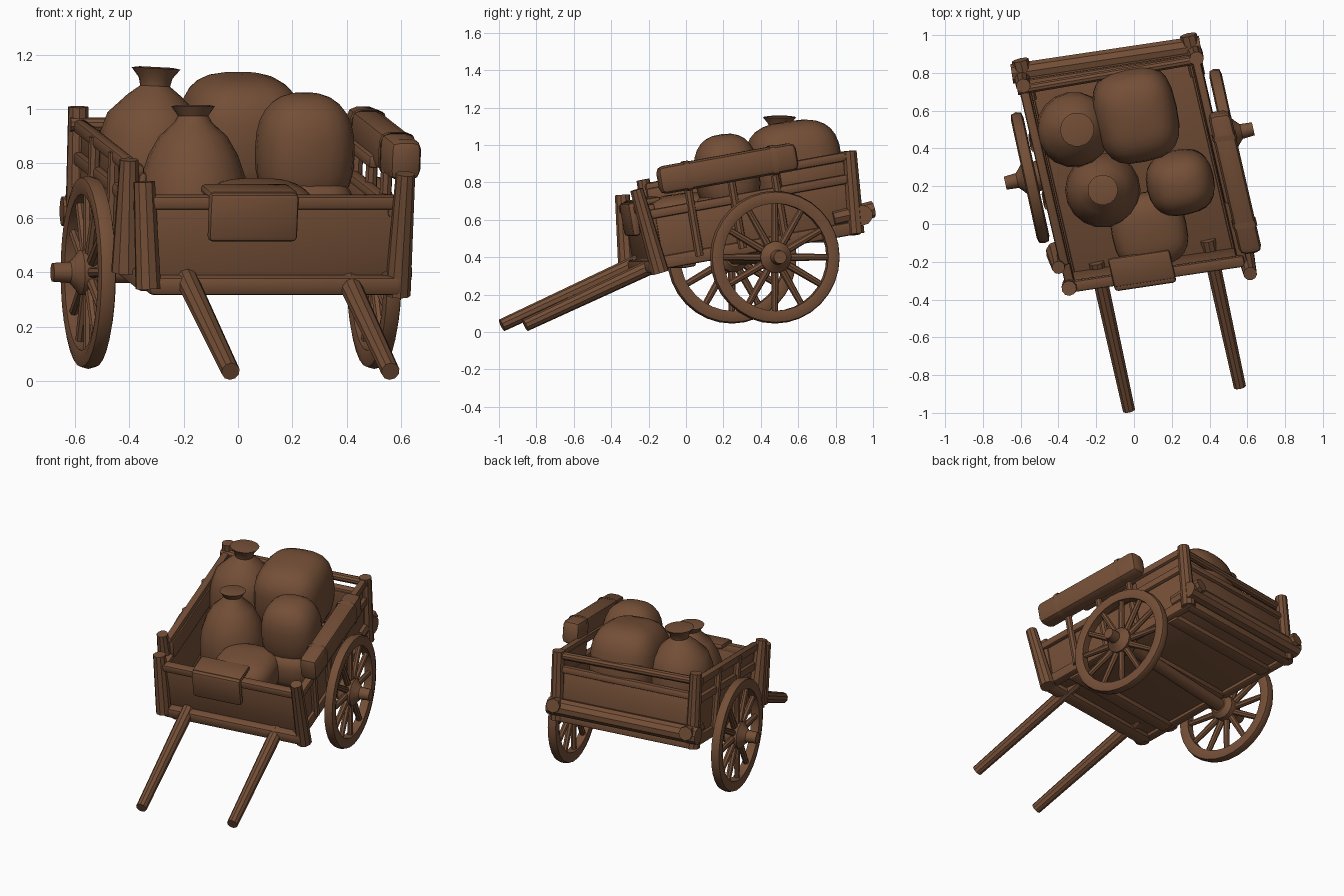
import bpy, bmesh, math
from mathutils import Vector, Matrix

if "Cube" in bpy.data.objects:
    bpy.data.objects.remove(bpy.data.objects["Cube"])

brown = bpy.data.materials.new("weathered_brown")
brown.diffuse_color = (0.175, 0.078, 0.038, 1)
brown.use_nodes = True
brown.node_tree.nodes["Principled BSDF"].inputs["Base Color"].default_value = brown.diffuse_color

# Cart frame: u across, v towards the back, w up; origin at the axle midpoint
O = Vector((-0.025, 0.36, 0.40))
a, b, p = math.radians(8.5), math.radians(13), math.radians(10)
U = Vector((math.cos(a), math.sin(a), 0))
V = Vector((-math.sin(b) * math.cos(p), math.cos(b) * math.cos(p), math.sin(p)))
W = Vector((math.sin(b) * math.sin(p), -math.cos(b) * math.sin(p), math.cos(p)))
BODY = Matrix.Translation(O) @ Matrix((U, V, W)).transposed().to_4x4()


def local(u, v, w):
    return BODY @ Vector((u, v, w))


def finish(name, bm, matrix=Matrix()):
    bm.transform(matrix)
    bmesh.ops.recalc_face_normals(bm, faces=bm.faces)
    me = bpy.data.meshes.new(name)
    bm.to_mesh(me)
    bm.free()
    me.materials.append(brown)
    ob = bpy.data.objects.new(name, me)
    bpy.context.collection.objects.link(ob)
    return ob


def box(name, centre, size, bevel=0.012, matrix=BODY):
    bm = bmesh.new()
    bmesh.ops.create_cube(bm, size=1)
    bmesh.ops.scale(bm, vec=size, verts=bm.verts)
    bmesh.ops.bevel(bm, geom=bm.edges[:], offset=bevel, segments=2, profile=0.5, affect='EDGES')
    return finish(name, bm, matrix @ Matrix.Translation(centre))


def add_rod(bm, p, q, r0, r1, sides=10):
    p, q = Vector(p), Vector(q)
    d = q - p
    m = Matrix.Translation((p + q) / 2) @ d.to_track_quat('Z', 'Y').to_matrix().to_4x4()
    bmesh.ops.create_cone(bm, cap_ends=True, segments=sides, radius1=r0, radius2=r1,
                          depth=d.length, matrix=m)


def rod(name, p, q, r0, r1, sides=10):
    bm = bmesh.new()
    add_rod(bm, p, q, r0, r1, sides)
    return finish(name, bm)


def add_lathe(bm, profile, sides, closed=False):
    rings = [[bm.verts.new((r * math.cos(t), r * math.sin(t), z))
              for t in (2 * math.pi * i / sides for i in range(sides))] for r, z in profile]
    pairs = list(zip(rings, rings[1:])) + ([(rings[-1], rings[0])] if closed else [])
    for lo, hi in pairs:
        for i in range(sides):
            j = (i + 1) % sides
            bm.faces.new((lo[i], lo[j], hi[j], hi[i]))
    if not closed:
        bm.faces.new(rings[0][::-1])
        bm.faces.new(rings[-1])


def sack(name, centre, size, power, yaw=12, tilt=8):
    # rounded pillow: sphere pushed towards a box
    bm = bmesh.new()
    bmesh.ops.create_uvsphere(bm, u_segments=24, v_segments=14, radius=1)
    for v in bm.verts:
        c = [math.copysign(abs(k) ** power, k) for k in v.co]
        v.co = Vector([k * s / 2 for k, s in zip(c, size)])
    rot = Matrix.Rotation(math.radians(yaw), 4, 'Z') @ Matrix.Rotation(math.radians(tilt), 4, 'X')
    return finish(name, bm, Matrix.Translation(centre) @ rot)


def tied_sack(name, foot, profile, lean):
    bm = bmesh.new()
    add_lathe(bm, profile, 18)
    return finish(name, bm, Matrix.Translation(foot) @ Matrix.Rotation(math.radians(lean), 4, 'Y'))


# Wheels: rim, hub and twelve spokes, axle along local z
def wheel(name, centre, outward):
    bm = bmesh.new()
    add_lathe(bm, [(0.348, -0.026), (0.355, 0), (0.348, 0.026), (0.32, 0.034),
                   (0.287, 0.026), (0.287, -0.026), (0.32, -0.034)], 32, closed=True)
    add_lathe(bm, [(0.05, -0.08), (0.08, -0.05), (0.085, 0.03), (0.06, 0.05),
                   (0.04, 0.07), (0.035, 0.135)], 14)
    for i in range(12):
        t = math.pi * i / 6
        d = Vector((math.cos(t), math.sin(t), 0))
        add_rod(bm, d * 0.07, d * 0.3, 0.021, 0.017, 8)
    rot = outward.to_track_quat('Z', 'Y').to_matrix().to_4x4()
    return finish(name, bm, Matrix.Translation(centre) @ rot)


left_hub, right_hub = Vector((-0.55, 0.245, 0.40)), Vector((0.50, 0.475, 0.40))
axis = (right_hub - left_hub).normalized()
wheel("left_wheel", left_hub, -axis)
wheel("right_wheel", right_hub, axis)
rod("axle", left_hub, right_hub, 0.04, 0.04, 12)

# Shafts
rod("left_shaft", (-0.027, -0.985, 0.036), (-0.20, -0.20, 0.40), 0.034, 0.042)
rod("right_shaft", (0.56, -0.86, 0.036), (0.39, -0.08, 0.40), 0.034, 0.042)

# Bed floor with beams underneath
box("bed_floor", (0, -0.03, 0.075), (0.92, 1.12, 0.04))
for i, v in enumerate((-0.42, 0.0, 0.36)):
    box(f"cross_beam_{i}", (0, v, 0.045), (0.88, 0.08, 0.05))

# Front end: sill, board, top lip and corner posts
box("front_sill", (0.02, -0.60, 0.06), (0.94, 0.09, 0.07), 0.02)
box("front_board", (0.01, -0.575, 0.22), (0.92, 0.035, 0.32))
box("front_lip", (0.01, -0.585, 0.365), (0.92, 0.06, 0.05))
rod("front_left_post", local(-0.45, -0.625, 0.05), local(-0.47, -0.58, 0.44), 0.048, 0.04)
rod("front_right_post", local(0.485, -0.59, 0.02), local(0.485, -0.64, 0.48), 0.048, 0.036)

# Back end: thick lower beam, board, upper rails and corner posts
rod("back_beam", local(-0.51, 0.555, 0.13), local(0.50, 0.555, 0.13), 0.055, 0.055)
box("back_sill", (0, 0.51, 0.065), (0.92, 0.06, 0.07))
box("back_board", (0, 0.515, 0.25), (0.92, 0.035, 0.24))
box("back_lip", (0, 0.53, 0.365), (0.93, 0.05, 0.045))
rod("back_rail", local(-0.50, 0.52, 0.46), local(0.49, 0.54, 0.45), 0.026, 0.026)
for s, n, top in ((-1, "left", 0.52), (1, "right", 0.48)):
    rod(f"back_{n}_post", local(s * 0.46, 0.51, 0.04), local(s * 0.465, 0.55, top), 0.045, 0.038)
    rod(f"back_{n}_beam_end", local(s * 0.45, 0.40, 0.14), local(s * 0.45, 0.625, 0.15), 0.04, 0.045, 8)

# Sides: sill, board and lower rail
for s, n in ((-1, "left"), (1, "right")):
    box(f"{n}_sill", (s * 0.45, -0.04, 0.07), (0.06, 1.14, 0.07))
    box(f"{n}_side_board", (s * 0.445, -0.04, 0.20), (0.03, 1.10, 0.27))
    box(f"{n}_lower_rail", (s * 0.46, -0.04, 0.335), (0.05, 1.12, 0.05))

# Left upper side: boarded, with a top rail and a leaning post
box("left_upper_board", (-0.445, 0.03, 0.39), (0.03, 0.96, 0.12))
box("left_top_rail", (-0.465, 0.03, 0.455), (0.05, 0.96, 0.05), 0.015)
for i, v in enumerate((-0.12, 0.2)):
    rod(f"left_stake_{i}", local(-0.475, v, 0.07), local(-0.48, v, 0.47), 0.024, 0.022, 8)
rod("left_leaning_post", local(-0.49, -0.44, 0.08), local(-0.50, -0.45, 0.50), 0.058, 0.035)

# Right upper side: stakes, rear board, rail and a strapped roll
for i, v in enumerate((-0.36, -0.12, 0.12)):
    rod(f"right_stake_{i}", local(0.475, v, 0.07), local(0.48, v, 0.5), 0.024, 0.022, 8)
box("right_rear_side_board", (0.445, 0.33, 0.39), (0.03, 0.36, 0.13))
box("right_top_rail", (0.46, 0.15, 0.455), (0.045, 0.8, 0.05), 0.015)
box("right_side_roll", (0.515, -0.135, 0.505), (0.12, 0.77, 0.15), 0.035)
for i, v in enumerate((-0.36, 0.12)):
    box(f"roll_strap_{i}", (0.515, v, 0.505), (0.13, 0.04, 0.16), 0.035)

# Load: two tied sacks
tied_sack("front_tied_sack", (-0.165, 0.18, 0.40),
          [(0.17, 0.075), (0.195, 0.14), (0.2, 0.27), (0.192, 0.35), (0.165, 0.43), (0.125, 0.50),
           (0.07, 0.55), (0.056, 0.575), (0.08, 0.61), (0.055, 0.615)], 0)
tied_sack("rear_tied_sack", (-0.335, 0.50, 0.50),
          [(0.15, 0.04), (0.185, 0.14), (0.2, 0.3), (0.195, 0.40), (0.17, 0.48), (0.10, 0.55),
           (0.055, 0.585), (0.062, 0.615), (0.09, 0.65), (0.06, 0.655)], 3)

# Load: pillow sacks and the round sack
sack("large_sack", (0.01, 0.58, 0.89), (0.44, 0.50, 0.48), 0.68)
sack("round_sack", (0.245, 0.22, 0.84), (0.36, 0.34, 0.44), 0.8)
sack("round_sack_base", (0.25, 0.22, 0.63), (0.34, 0.34, 0.26), 0.7)
sack("front_sack", (0.08, -0.03, 0.61), (0.40, 0.40, 0.26), 0.68)

# Cloth flap hanging over the front board
box("cloth_top", (-0.07, -0.54, 0.395), (0.33, 0.16, 0.035), 0.016)
box("cloth_flap", (-0.07, -0.62, 0.315), (0.33, 0.045, 0.18), 0.018)

# Smooth shading with sharp edges kept
bpy.ops.object.select_all(action='SELECT')
bpy.context.view_layer.objects.active = bpy.context.selected_objects[0]
bpy.ops.object.shade_smooth_by_angle(angle=math.radians(35))
